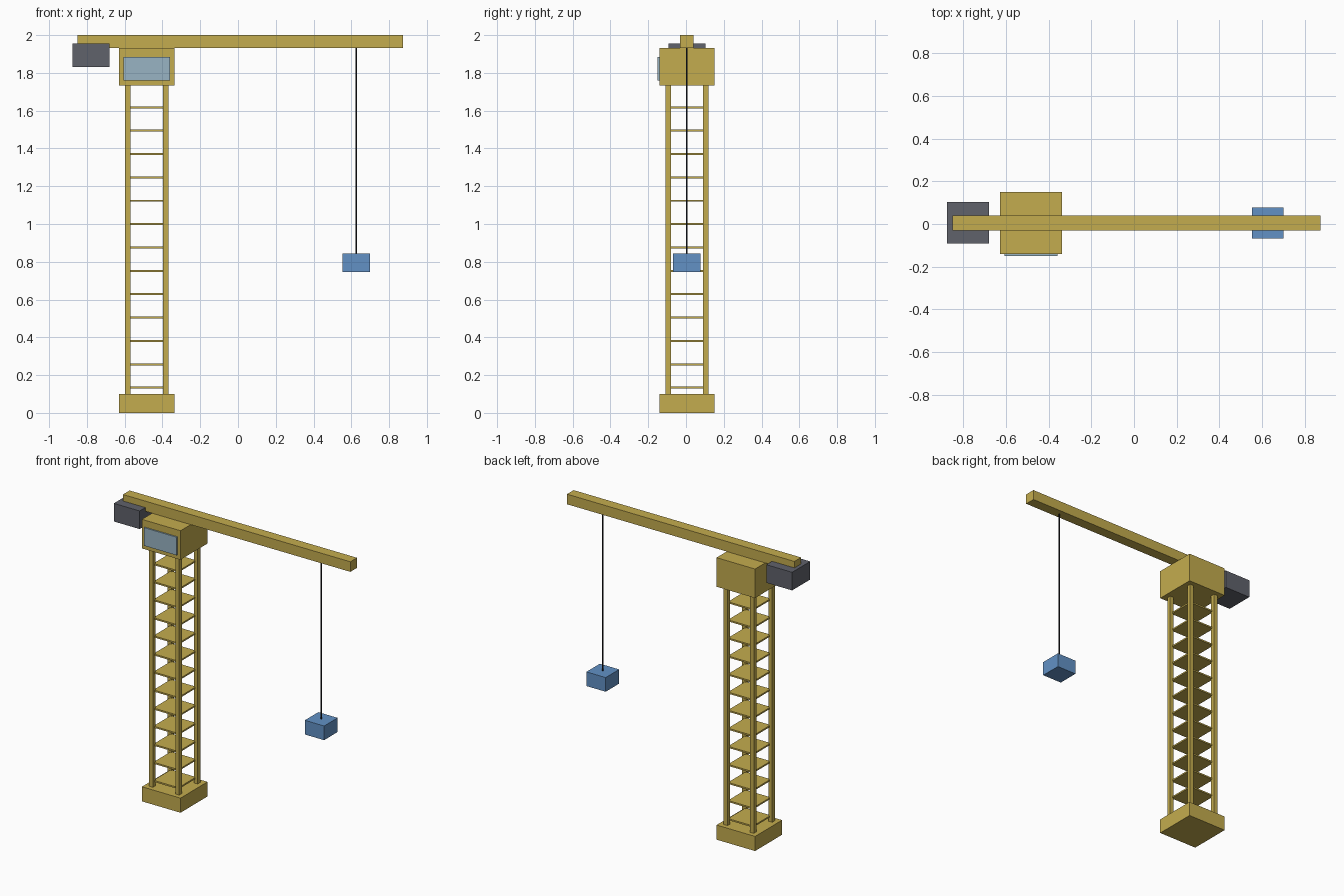
import bpy, bmesh, math
from mathutils import Matrix

if "Cube" in bpy.data.objects:
    bpy.data.objects.remove(bpy.data.objects["Cube"])


def material(name, srgb):
    lin = [((c / 255 + 0.055) / 1.055) ** 2.4 for c in srgb]
    m = bpy.data.materials.new(name)
    m.diffuse_color = (*lin, 1)
    m.use_nodes = True
    m.node_tree.nodes["Principled BSDF"].inputs["Base Color"].default_value = m.diffuse_color
    return m


yellow = material("crane yellow", (196, 172, 78))
grey = material("concrete grey", (96, 98, 107))
blue = material("load blue", (98, 145, 197))
glass = material("window glass", (152, 180, 195))
black = material("cable black", (28, 28, 31))


def finish(name, bm, mat):
    me = bpy.data.meshes.new(name)
    bm.to_mesh(me)
    bm.free()
    me.materials.append(mat)
    ob = bpy.data.objects.new(name, me)
    bpy.context.collection.objects.link(ob)
    return ob


def box(name, centre, size, mat):
    bm = bmesh.new()
    bmesh.ops.create_cube(
        bm, size=1, matrix=Matrix.Translation(centre) @ Matrix.Diagonal((*size, 1)))
    return finish(name, bm, mat)


TX, CY = -0.483, 0.005      # mast axis
BASE_TOP, CAB_BOTTOM, CAB_TOP = 0.1, 1.732, 1.931
WIDE, LEG_OFF = 0.292, 0.0995

# Base
box("base", (TX, CY, BASE_TOP / 2), (WIDE, WIDE, BASE_TOP), yellow)

# Mast legs
for sx in (-1, 1):
    for sy in (-1, 1):
        box("mast_leg", (TX + sx * LEG_OFF, CY + sy * LEG_OFF, (BASE_TOP + CAB_BOTTOM) / 2),
            (0.029, 0.029, CAB_BOTTOM - BASE_TOP), yellow)

# Mast platforms
for i in range(13):
    box("mast_platform", (TX, CY, 0.1335 + i * 0.1237), (0.19, 0.19, 0.0105), yellow)

# Cab and its window plate
box("cab", (TX, CY, (CAB_BOTTOM + CAB_TOP) / 2), (WIDE, WIDE, CAB_TOP - CAB_BOTTOM), yellow)
box("cab_window", (TX, CY - WIDE / 2 - 0.0045, 1.822), (0.248, 0.0095, 0.124), glass)

# Jib and counterweight
box("jib", (0.0115, CY, (CAB_TOP + 2) / 2), (1.723, 0.072, 2 - CAB_TOP), yellow)
box("counterweight", (-0.778, CY, 1.894), (0.195, 0.195, 0.124), grey)

# Hoist cable
bm = bmesh.new()
bmesh.ops.create_cone(
    bm, cap_ends=True, segments=8, radius1=0.004, radius2=0.004, depth=CAB_TOP - 0.843,
    matrix=Matrix.Translation((0.627, CY, (CAB_TOP + 0.843) / 2)))
finish("hoist_cable", bm, black)

# Hanging load
box("load", (0.627, CY, 0.795), (0.146, 0.146, 0.097), blue)
